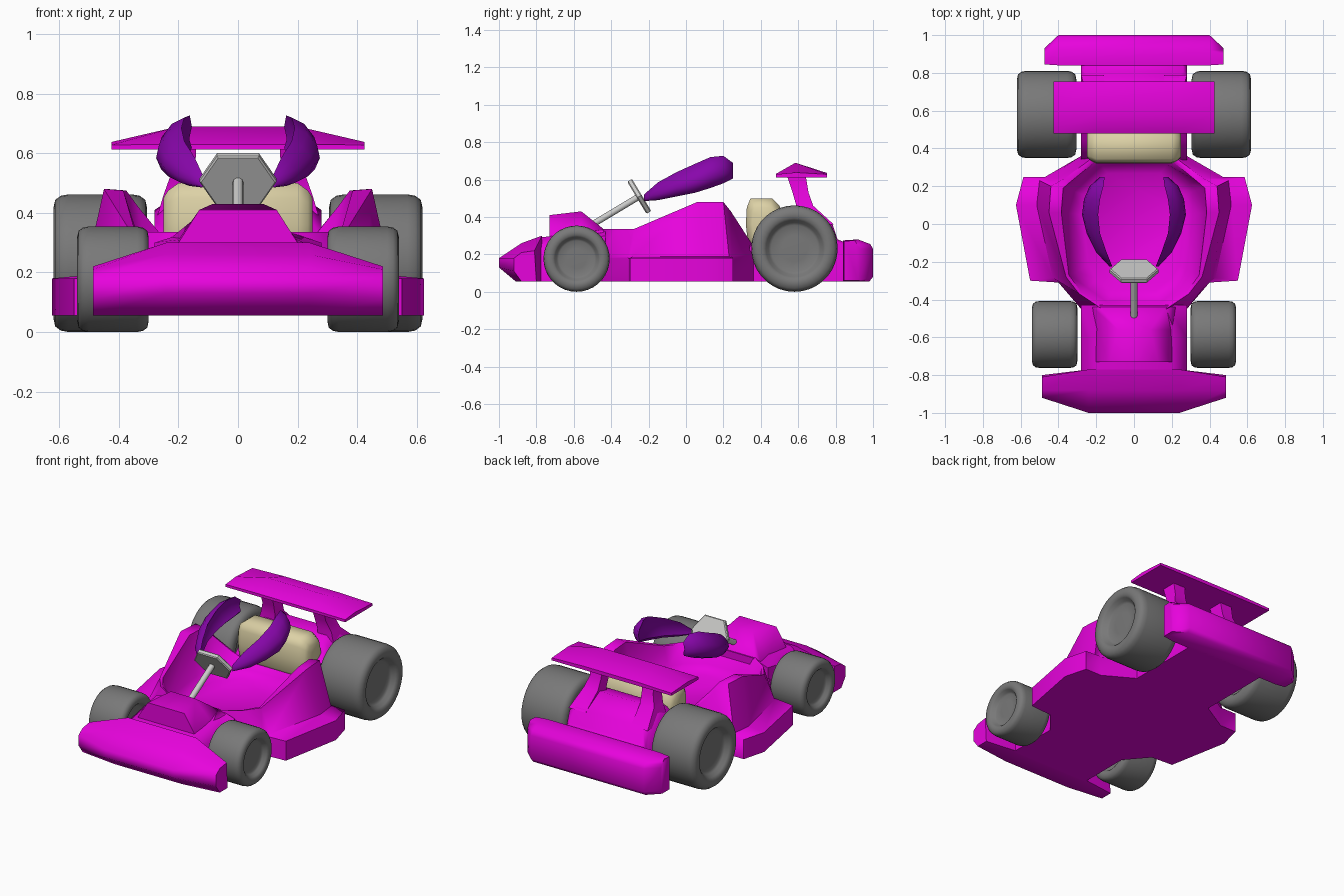
import bpy
import bmesh
import math
from mathutils import Vector

default_cube = bpy.data.objects.get("Cube")
if default_cube:
    bpy.data.objects.remove(default_cube, do_unlink=True)


def material(name, red, green, blue):
    mat = bpy.data.materials.new(name)
    mat.use_nodes = True
    colour = (red, green, blue, 1)
    mat.diffuse_color = colour
    mat.node_tree.nodes["Principled BSDF"].inputs["Base Color"].default_value = colour
    return mat


MAGENTA = material("magenta_paint", .8, .001, .72)
RUBBER = material("grey_rubber", .19, .19, .19)
STEEL = material("light_grey_metal", .6, .6, .59)
CREAM = material("cream_tank", .72, .64, .38)
PURPLE = material("purple_grip", .25, .002, .41)


def loft(name, rings, mat, angle=60):
    """Skin a series of closed rings and cap both ends."""
    bm = bmesh.new()
    loops = [[bm.verts.new(point) for point in ring] for ring in rings]
    for first, second in zip(loops, loops[1:]):
        count = len(first)
        for i in range(count):
            j = (i + 1) % count
            bm.faces.new((first[i], first[j], second[j], second[i]))
    bm.faces.new(loops[0])
    bm.faces.new(loops[-1])
    bmesh.ops.recalc_face_normals(bm, faces=bm.faces)
    mesh = bpy.data.meshes.new(name)
    bm.to_mesh(mesh)
    bm.free()
    mesh.materials.append(mat)
    obj = bpy.data.objects.new(name, mesh)
    bpy.context.collection.objects.link(obj)
    bpy.ops.object.select_all(action="DESELECT")
    obj.select_set(True)
    bpy.context.view_layer.objects.active = obj
    bpy.ops.object.shade_smooth_by_angle(angle=math.radians(angle))
    return obj


def symmetric(half):
    """Close a half outline with its mirror image across x = 0."""
    return half + [(-x, y, z) for x, y, z in reversed(half)]


def across(name, centre_x, centre, end_x, end, mat):
    """Loft side profiles (y, z) across the width, tapering to the ends."""
    stations = [(-end_x, end), (-centre_x, centre), (centre_x, centre), (end_x, end)]
    return loft(name, [[(x, y, z) for y, z in prof] for x, prof in stations], mat)


def along(name, sections, mat):
    """Loft half sections (x, z) along the length."""
    return loft(name, [symmetric([(x, y, z) for x, z in half]) for y, half in sections], mat)


# Front bumper
across("front_bumper",
       .24, [(-.77, .055), (-.91, .055), (-1, .13), (-1, .18), (-.88, .26), (-.77, .3)],
       .487, [(-.8, .055), (-.88, .055), (-.92, .11), (-.92, .18), (-.88, .21), (-.81, .22)],
       MAGENTA)

# Nose block and raised hood
along("nose_block", [
    (-.79, [(.28, .055), (.28, .23), (.2, .29)]),
    (-.6, [(.28, .055), (.28, .27), (.2, .31)]),
    (-.43, [(.28, .055), (.28, .3), (.17, .335)]),
], MAGENTA)
along("hood", [
    (-.73, [(.2, .25), (.2, .3), (.13, .41)]),
    (-.56, [(.21, .25), (.2, .31), (.085, .43)]),
    (-.44, [(.23, .25), (.22, .32), (.17, .335)]),
], MAGENTA)

# Cockpit tub: side pod shelf, walls up to the rim, then the bowl inside
pod = [(.28, -.45), (.4, -.31), (.55, -.3), (.625, .1), (.585, .25), (.47, .25), (.28, .36)]
shelf = [(.28, -.45, .22), (.39, -.31, .19), (.43, -.285, .19), (.515, .1, .19),
         (.5, .23, .19), (.46, .245, .19), (.28, .36, .2)]
rim = [(.17, -.45, .335), (.29, -.37, .335), (.36, -.28, .335), (.45, .06, .48),
       (.44, .2, .48), (.37, .24, .43), (.22, .35, .26)]
lip = [(.16, -.44, .33), (.28, -.36, .33), (.345, -.27, .335), (.385, .06, .475),
       (.375, .19, .475), (.335, .225, .42), (.2, .335, .255)]
bowl = [(x * .88, y * .94, .22) for x, y, z in lip]
floor = [(x * .7, y * .8, .18) for x, y, z in lip]
loft("cockpit_tub", [
    symmetric([(x, y, .055) for x, y in pod]),
    symmetric([(x, y, .18) for x, y in pod]),
    symmetric(shelf), symmetric(rim), symmetric(lip), symmetric(bowl), symmetric(floor),
], MAGENTA)

# Rear body behind the cockpit
along("rear_body", [
    (.34, [(.28, .055), (.28, .24), (.22, .25)]),
    (.44, [(.28, .055), (.28, .32), (.22, .34)]),
    (.54, [(.28, .055), (.28, .37), (.22, .42)]),
    (.66, [(.28, .055), (.28, .41), (.22, .45)]),
    (.78, [(.28, .055), (.28, .34), (.24, .37)]),
    (.81, [(.28, .055), (.28, .26), (.26, .28)]),
    (.86, [(.28, .055), (.28, .24), (.26, .26)]),
], MAGENTA)

# Rear bumper
across("rear_bumper",
       .4, [(.84, .055), (.84, .275), (.92, .28), (.985, .255), (1, .23), (1, .08), (.98, .055)],
       .475, [(.845, .06), (.845, .27), (.9, .275), (.92, .25), (.93, .23), (.93, .08), (.92, .06)],
       MAGENTA)

# Rear wing and its two flared struts
across("rear_wing",
       .2, [(.48, .612), (.48, .63), (.585, .69), (.755, .635), (.755, .612)],
       .425, [(.48, .612), (.48, .628), (.585, .638), (.755, .628), (.755, .612)],
       MAGENTA)
for side, label in ((1, "left"), (-1, "right")):
    steps = [(.14, .225, .54, .64, .62), (.145, .225, .57, .655, .53),
             (.15, .25, .59, .68, .46), (.16, .28, .58, .79, .36)]
    loft(label + "_wing_strut", [
        [(side * a, front, z), (side * b, front, z), (side * b, back, z), (side * a, back, z)]
        for a, b, front, back, z in steps], MAGENTA)

# Cream tank behind the driver
section = [(.36, .22), (.33, .27), (.32, .36), (.325, .45), (.345, .5),
           (.46, .5), (.5, .46), (.52, .38), (.5, .28), (.46, .22)]
tank_rings = []
for x, scale in ((-.25, .65), (-.235, .82), (-.2, 1), (.2, 1), (.235, .82), (.25, .65)):
    tank_rings.append([(x, .42 + (y - .42) * scale, .36 + (z - .36) * scale) for y, z in section])
loft("rear_tank", tank_rings, CREAM, 65)


# Wheels: tyre profile as (width fraction, radius fraction), dished on both sides
def wheel(name, side, inner, outer, y, radius):
    face = [(.37, .3), (.36, .54), (.39, .6), (.46, .66), (.49, .71),
            (.5, .8), (.48, .92), (.42, .98), (.34, 1)]
    profile = [(-w, r) for w, r in face] + list(reversed(face))
    middle, width = (inner + outer) / 2, outer - inner
    turn = [math.tau * i / 36 for i in range(36)]
    loft(name, [[(side * (middle + w * width), y + radius * r * math.cos(a),
                  radius + radius * r * math.sin(a)) for a in turn]
                for w, r in profile], RUBBER)


for side, label in ((1, "left"), (-1, "right")):
    wheel("front_" + label + "_wheel", side, .3, .54, -.585, .177)
    wheel("rear_" + label + "_wheel", side, .305, .62, .58, .231)

# Steering column and six-sided hub
base, hub = Vector((0, -.5, .36)), Vector((0, -.25, .51))
axis = (hub - base).normalized()
right = Vector((1, 0, 0))
up = right.cross(axis)
loft("steering_column", [
    [end + .018 * (right * math.cos(a) + up * math.sin(a))
     for a in (math.tau * i / 10 for i in range(10))] for end in (base, hub)], STEEL)
hexagon = [(.13, 0), (.07, .1), (-.07, .1), (-.13, 0), (-.07, -.1), (.07, -.1)]
loft("steering_hub", [
    [hub + right * u * size + up * v * size + axis * depth for u, v in hexagon]
    for depth, size in ((-.015, .95), (-.009, 1), (.009, 1), (.015, .95))], STEEL, 30)

# Curved, hollow-faced handle grips: (y, inner x, outer x, low z, high z)
grip = [(-.225, .115, .13, .485, .52), (-.15, .145, .2, .49, .585),
        (-.05, .18, .25, .51, .64), (.05, .19, .275, .53, .685),
        (.13, .18, .265, .555, .72), (.2, .162, .235, .58, .727), (.25, .155, .18, .605, .69)]
for side, label in ((1, "left"), (-1, "right")):
    rings = []
    for y, inner, outer, low, high in grip:
        wide, tall = outer - inner, high - low
        shape = [(0, 1), (.5, .87), (.9, .6), (1, .35), (.8, .1), (.3, 0), (0, .15), (.35, .5)]
        rings.append([(side * (inner + u * wide), y, low + v * tall) for u, v in shape])
    loft(label + "_handle_grip", rings, PURPLE)
